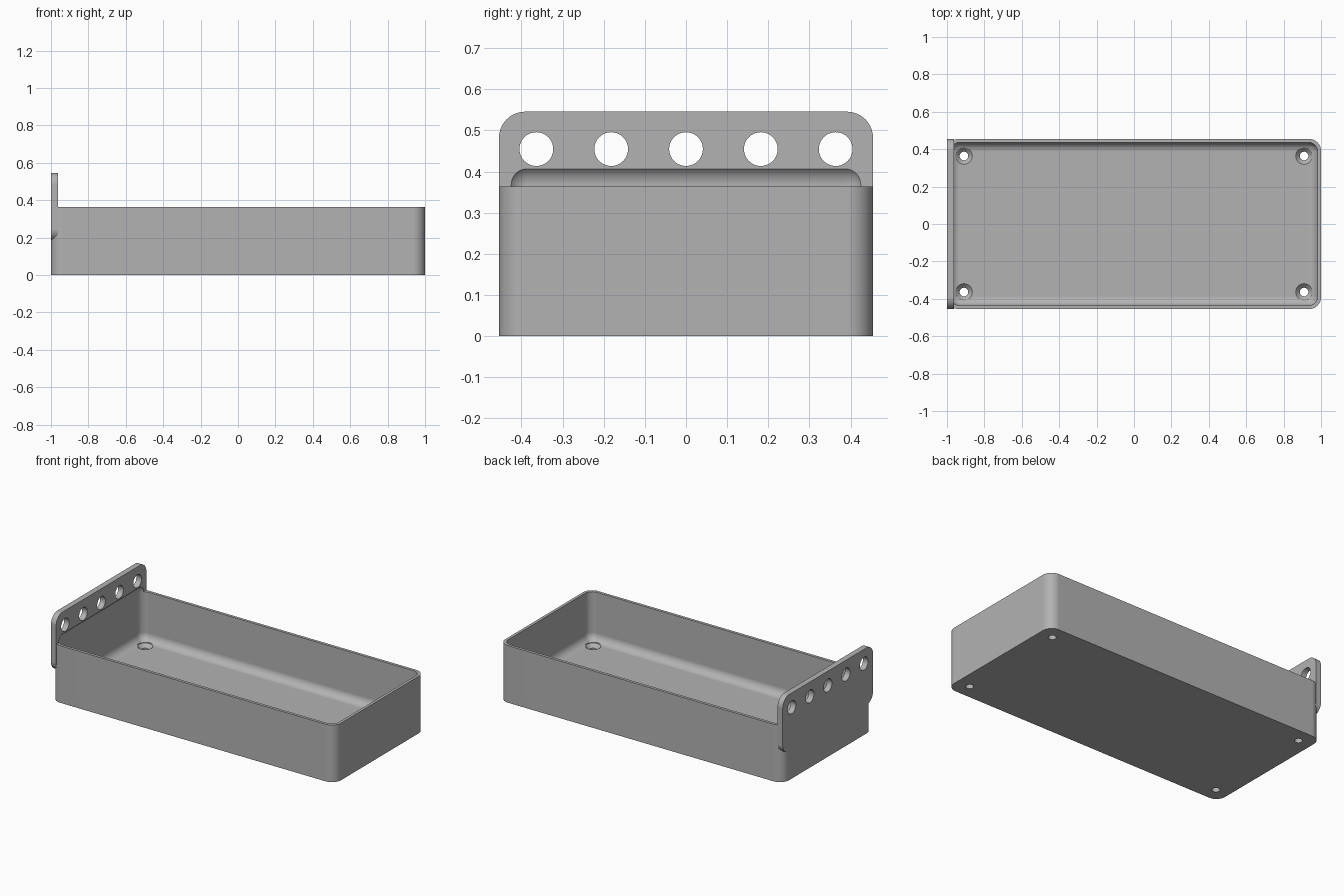
import bpy, bmesh, math
from mathutils import Vector, Matrix

if "Cube" in bpy.data.objects:
    bpy.data.objects.remove(bpy.data.objects["Cube"])

U = 1 / 55                      # one design unit
L, W, H = 110 * U, 50 * U, 20 * U
WALL, FLOOR, PLATE = U, 3 * U, 2 * U
OUTER_R, INNER_R = 3.5 * U, 2.75 * U

grey = bpy.data.materials.new("plain grey")
grey.use_nodes = True
grey.diffuse_color = (0.45, 0.45, 0.45, 1)
grey.node_tree.nodes["Principled BSDF"].inputs["Base Color"].default_value = grey.diffuse_color


def add_object(name, bm):
    bmesh.ops.recalc_face_normals(bm, faces=bm.faces)
    mesh = bpy.data.meshes.new(name)
    bm.to_mesh(mesh)
    bm.free()
    mesh.materials.append(grey)
    obj = bpy.data.objects.new(name, mesh)
    bpy.context.collection.objects.link(obj)
    return obj


def rounded_box(name, low, high, radius, axis=None):
    """Box with edges rounded: those along one axis, or all of them."""
    low, high = Vector(low), Vector(high)
    bm = bmesh.new()
    bmesh.ops.create_cube(bm, size=1)
    for v in bm.verts:
        v.co = (low + high) / 2 + v.co * (high - low)
    edges = [e for e in bm.edges if axis is None
             or abs((e.verts[0].co - e.verts[1].co).normalized()[axis]) > 0.9]
    bmesh.ops.bevel(bm, geom=edges, offset=radius, segments=10, profile=0.5, affect='EDGES')
    return add_object(name, bm)


def cone(bm, r1, r2, depth, matrix):
    bmesh.ops.create_cone(bm, cap_ends=True, segments=40, radius1=r1, radius2=r2,
                          depth=depth, matrix=matrix)


def combine(target, tool, operation):
    """Apply a boolean and remove the tool."""
    mod = target.modifiers.new(operation.title(), 'BOOLEAN')
    mod.object, mod.operation, mod.solver = tool, operation, 'EXACT'
    graph = bpy.context.evaluated_depsgraph_get()
    result = bpy.data.meshes.new_from_object(target.evaluated_get(graph))
    target.modifiers.clear()
    target.data = result
    bpy.data.objects.remove(tool)


# Tray shell with rounded upright corners
tray = rounded_box("tray", (-L / 2, -W / 2, 0), (L / 2, W / 2, H), OUTER_R, axis=2)

# Hanging plate at the end
plate = rounded_box("hanging_plate", (-L / 2, -W / 2, H / 2),
                    (-L / 2 + PLATE, W / 2, 1.5 * H), OUTER_R, axis=0)
combine(tray, plate, 'UNION')

# Cavity rounded on all edges, cutting a shallow hollow into the plate
cavity = rounded_box("cavity", (-L / 2 + WALL, -W / 2 + WALL, FLOOR),
                     (L / 2 - WALL, W / 2 - WALL, 0.418), INNER_R)
combine(tray, cavity, 'DIFFERENCE')

# Row of holes through the plate
for i in range(-2, 3):
    bm = bmesh.new()
    cone(bm, 0.041, 0.041, 0.2, Matrix.Translation((-L / 2, i * 10 * U, 25 * U))
         @ Matrix.Rotation(math.pi / 2, 4, 'Y'))
    combine(tray, add_object("plate_hole", bm), 'DIFFERENCE')

# Countersunk screw holes in the floor corners
for sx in (-1, 1):
    for sy in (-1, 1):
        spot = Vector((sx * (L / 2 - 5 * U), sy * (W / 2 - 5 * U), 0))
        for r1, r2, low, high in ((0.023, 0.023, -0.05, 0.1),
                                  (0.023, 0.045, FLOOR - 0.023, FLOOR),
                                  (0.045, 0.045, FLOOR - 0.0005, 0.1)):
            bm = bmesh.new()
            cone(bm, r1, r2, high - low,
                 Matrix.Translation(spot + Vector((0, 0, (low + high) / 2))))
            combine(tray, add_object("screw_hole", bm), 'DIFFERENCE')

# Smooth rounded areas, crisp edges
bpy.ops.object.select_all(action='DESELECT')
tray.select_set(True)
bpy.context.view_layer.objects.active = tray
bpy.ops.object.shade_smooth_by_angle(angle=math.radians(30))
tray.modifiers.new("Weighted normals", 'WEIGHTED_NORMAL').keep_sharp = True
